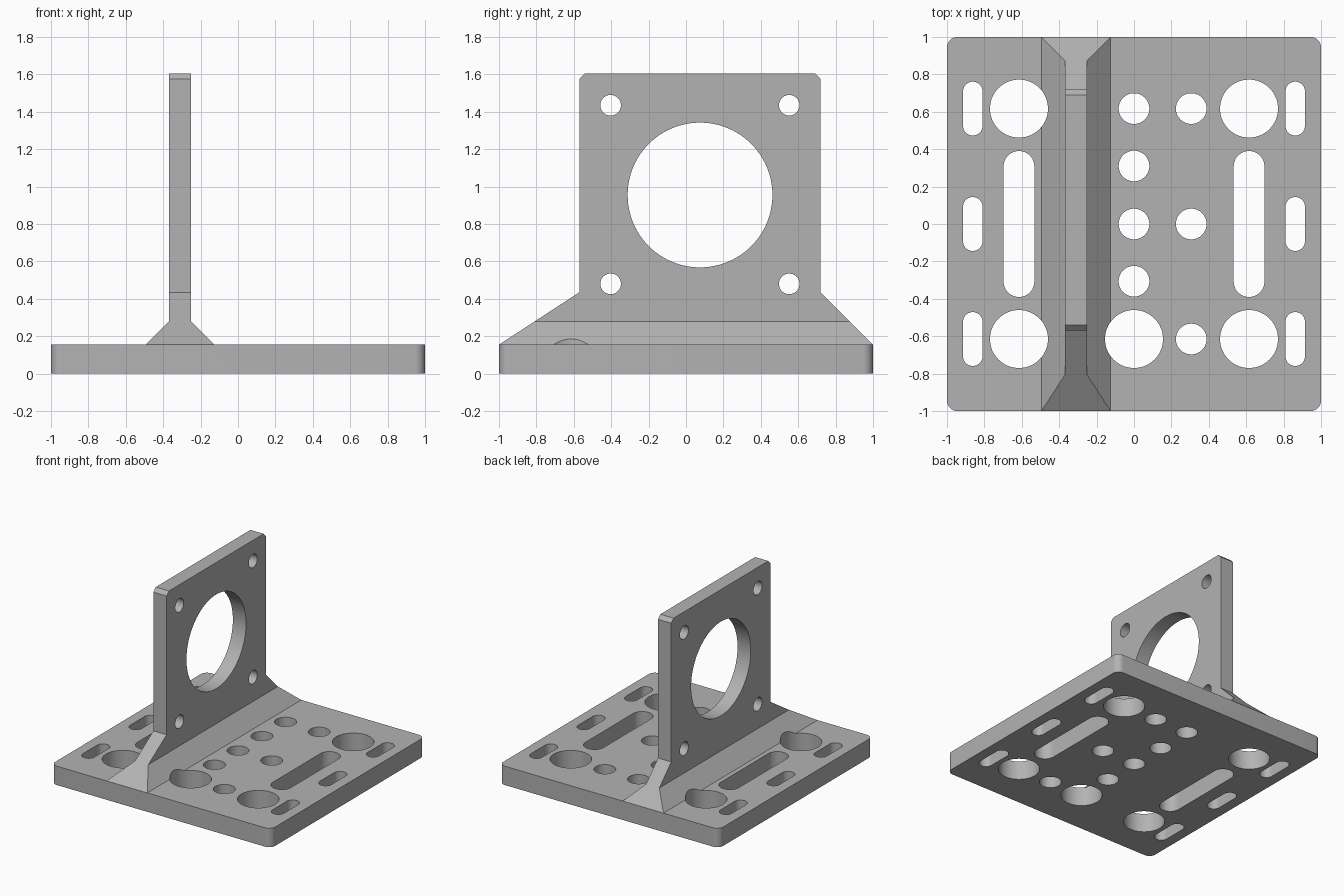
import bpy
import bmesh
from math import pi, cos, sin
from mathutils import Vector

cube = bpy.data.objects.get("Cube")
if cube:
    bpy.data.objects.remove(cube, do_unlink=True)

grey = bpy.data.materials.new("machined grey")
grey.use_nodes = True
colour = (0.45, 0.45, 0.45, 1)
grey.diffuse_color = colour
grey.node_tree.nodes["Principled BSDF"].inputs["Base Color"].default_value = colour


def rounded(cx, cy, w, h, r, steps=12):
    """Outline of a rounded box; a circle or a slot when r is half a side."""
    pts = []
    corners = ((1, 1), (-1, 1), (-1, -1), (1, -1))
    for q, (sx, sy) in enumerate(corners):
        for i in range(steps + 1):
            a = (q + i / steps) * pi / 2
            p = Vector((cx + sx * (w / 2 - r) + r * cos(a),
                        cy + sy * (h / 2 - r) + r * sin(a)))
            if not pts or (p - pts[-1]).length > 1e-5:
                pts.append(p)
    if (pts[0] - pts[-1]).length < 1e-5:
        pts.pop()
    return pts


def prism(name, outlines, axis, start, end):
    """Extrude flat outlines along one axis into a single object."""
    place = {"x": lambda u, v: (start, u, v),
             "y": lambda u, v: (u, start, v),
             "z": lambda u, v: (u, v, start)}[axis]
    shift = Vector([end - start if axis == c else 0 for c in "xyz"])
    bm = bmesh.new()
    for outline in outlines:
        face = bm.faces.new([bm.verts.new(place(*p)) for p in outline])
        out = bmesh.ops.extrude_face_region(bm, geom=[face])["geom"]
        moved = [g for g in out if isinstance(g, bmesh.types.BMVert)]
        bmesh.ops.translate(bm, verts=moved, vec=shift)
    bmesh.ops.recalc_face_normals(bm, faces=bm.faces)
    mesh = bpy.data.meshes.new(name)
    bm.to_mesh(mesh)
    bm.free()
    mesh.materials.append(grey)
    obj = bpy.data.objects.new(name, mesh)
    bpy.context.collection.objects.link(obj)
    return obj


def combine(target, tool, operation):
    """Apply a boolean and discard its tool."""
    mod = target.modifiers.new(operation, "BOOLEAN")
    mod.object, mod.operation, mod.solver = tool, operation, "EXACT"
    bpy.context.view_layer.objects.active = target
    bpy.ops.object.modifier_apply(modifier=mod.name)
    bpy.data.objects.remove(tool, do_unlink=True)


def circle(u, v, r, steps=16):
    return rounded(u, v, 2 * r, 2 * r, r, steps)


# Base plate with rounded corners
TOP = 0.155
bracket = prism("mounting_bracket", [rounded(0, 0, 2, 2, 0.055, 8)], "z", 0, TOP)

# Upright plate: side silhouette trimmed by a flared cross-section
side = [(-0.99, 0.08), (-1, TOP), (-0.57, 0.435), (-0.57, 1.575), (-0.54, 1.605),
        (0.69, 1.605), (0.72, 1.575), (0.72, 0.435), (1, TOP), (0.99, 0.08)]
flare = [(-0.48, 0.05), (-0.495, TOP), (-0.37, 0.28), (-0.37, 1.7),
         (-0.25, 1.7), (-0.25, 0.28), (-0.125, TOP), (-0.14, 0.05)]
upright = prism("upright_plate", [side], "x", -0.6, 0)
combine(upright, prism("flare_trim", [flare], "y", -1.1, 1.1), "INTERSECT")
combine(bracket, upright, "UNION")

# Large bore and four bolt holes through the upright
bores = [circle(0.075, 0.955, 0.387, 24)]
bores += [circle(y, z, 0.055) for y in (-0.403, 0.552) for z in (0.48, 1.435)]
combine(bracket, prism("upright_holes", bores, "x", -0.6, 0), "DIFFERENCE")

# Round holes and slots through the base
cuts = [circle(x, y, 0.155) for x, y in
        ((-0.615, 0.617), (0.615, 0.617), (-0.615, -0.615), (0, -0.615), (0.615, -0.615))]
cuts += [circle(0, y, 0.082) for y in (0.617, 0.31, 0, -0.306)]
cuts += [circle(0.306, y, 0.082) for y in (0.617, 0, -0.615)]
for x in (-1, 1):
    cuts.append(rounded(x * 0.615, 0, 0.164, 0.78, 0.082))
    cuts += [rounded(x * 0.862, y, 0.104, 0.288, 0.052) for y in (0.617, 0, -0.615)]
combine(bracket, prism("base_holes", cuts, "z", -0.1, 0.4), "DIFFERENCE")

# Smooth the hole walls, keep machined edges sharp
bpy.ops.object.select_all(action="DESELECT")
bracket.select_set(True)
bpy.context.view_layer.objects.active = bracket
bpy.ops.object.shade_smooth_by_angle(angle=pi / 6)
